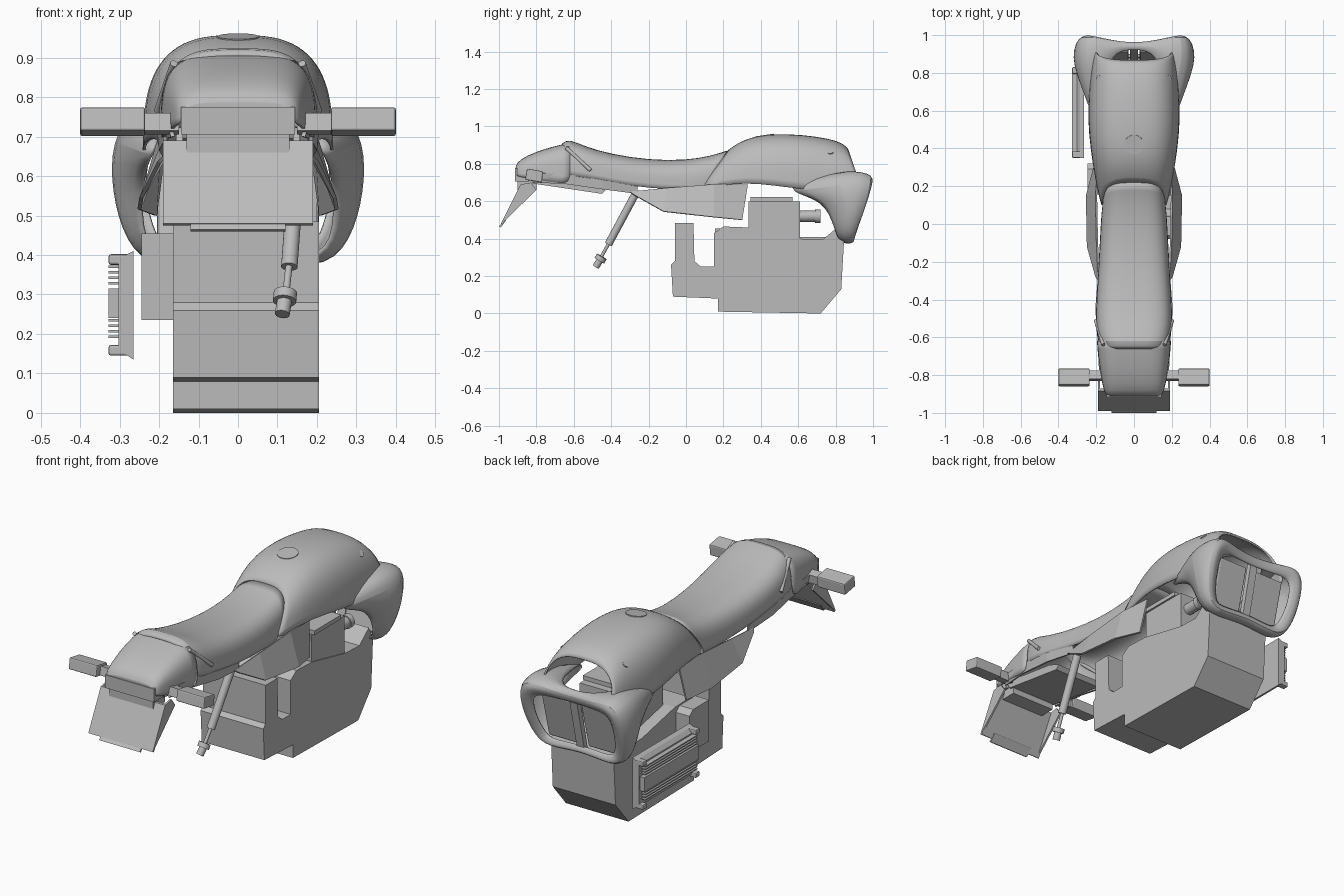
import bpy, bmesh, math
from mathutils import Vector, Matrix

cube = bpy.data.objects.get("Cube")
if cube:
    bpy.data.objects.remove(cube, do_unlink=True)

grey = bpy.data.materials.new("plain grey")
grey.use_nodes = True
COLOUR = (0.5, 0.5, 0.5, 1)
grey.diffuse_color = COLOUR
for node in grey.node_tree.nodes:
    if node.type == 'BSDF_PRINCIPLED':
        node.inputs["Base Color"].default_value = COLOUR


def finish(name, bm, mirror=False, thick=0, subdiv=0, smooth=False, bevel=0):
    """Turn a bmesh into a named object with the usual modifiers."""
    bmesh.ops.recalc_face_normals(bm, faces=bm.faces[:])
    mesh = bpy.data.meshes.new(name)
    bm.to_mesh(mesh)
    bm.free()
    mesh.materials.append(grey)
    obj = bpy.data.objects.new(name, mesh)
    bpy.context.scene.collection.objects.link(obj)
    if mirror:
        mod = obj.modifiers.new("mirror", 'MIRROR')
        mod.merge_threshold = 0.002
    if subdiv:
        mod = obj.modifiers.new("subdivision", 'SUBSURF')
        mod.levels = mod.render_levels = subdiv
    if thick:
        mod = obj.modifiers.new("thickness", 'SOLIDIFY')
        mod.thickness = thick
        mod.offset = 0
    if bevel:
        mod = obj.modifiers.new("bevel", 'BEVEL')
        mod.width = bevel
        mod.segments = 2
    if smooth:
        bpy.ops.object.select_all(action='DESELECT')
        obj.select_set(True)
        bpy.context.view_layer.objects.active = obj
        bpy.ops.object.shade_smooth_by_angle(angle=math.radians(40))
    return obj


def sheet(name, rows, **options):
    """Surface through a grid of points."""
    bm = bmesh.new()
    grid = [[bm.verts.new(p) for p in row] for row in rows]
    for upper, lower in zip(grid, grid[1:]):
        for i in range(len(upper) - 1):
            bm.faces.new((upper[i], upper[i + 1], lower[i + 1], lower[i]))
    return finish(name, bm, **options)


def arch_shell(name, stations, power, segments=20, **options):
    """Loft of rounded arches; each station is y, lean, half width, bottom, top."""
    rows = []
    for y, lean, width, bottom, top in stations:
        row = []
        for i in range(segments + 1):
            angle = math.pi * i / segments
            c, s = math.cos(angle), max(math.sin(angle), 0)
            rise = s ** power
            x = width * math.copysign(abs(c) ** power, c)
            row.append((x, y + lean * (1 - rise), bottom + (top - bottom) * rise))
        rows.append(row)
    return sheet(name, rows, **options)


def extrude(name, profile, start, end, axis='x', **options):
    """Prism of a (y, z) profile along x, or of an (x, z) profile along y."""
    bm = bmesh.new()
    place = (lambda p, d: (d, p[0], p[1])) if axis == 'x' else (lambda p, d: (p[0], d, p[1]))
    first = [bm.verts.new(place(p, start)) for p in profile]
    last = [bm.verts.new(place(p, end)) for p in profile]
    bm.faces.new(first)
    bm.faces.new(last)
    for i in range(len(profile)):
        j = (i + 1) % len(profile)
        bm.faces.new((first[i], first[j], last[j], last[i]))
    return finish(name, bm, **options)


def box(name, low, high, **options):
    profile = [(low[1], low[2]), (high[1], low[2]), (high[1], high[2]), (low[1], high[2])]
    return extrude(name, profile, low[0], high[0], **options)


def rod(name, start, end, radius, sides=16, **options):
    start, end = Vector(start), Vector(end)
    turn = (end - start).to_track_quat('Z', 'Y').to_matrix().to_4x4()
    bm = bmesh.new()
    bmesh.ops.create_cone(bm, cap_ends=True, segments=sides, radius1=radius, radius2=radius,
                          depth=(end - start).length,
                          matrix=Matrix.Translation((start + end) / 2) @ turn)
    return finish(name, bm, smooth=True, **options)


# Fuel tank: open shell, wide in the middle, with an arched opening at the far end
arch_shell("fuel_tank", [
    (.22, -.14, .165, .66, .865), (.28, -.1, .19, .685, .91), (.36, -.04, .215, .70, .943),
    (.47, 0, .235, .685, .957), (.62, 0, .24, .665, .953), (.76, .01, .23, .65, .933),
    (.84, .05, .218, .66, .907), (.865, .07, .205, .68, .875)],
    power=.7, thick=.008, subdiv=1, smooth=True)
rod("filler_cap", (0, .423, .93), (0, .4195, .954), .052, sides=32)
for side in (-1, 1):
    rod("tank_bolt", (side * .165, .77, .845), (side * .185, .77, .867), .018)

# Seat and closed tail
arch_shell("seat", [
    (-.66, 0, .165, .74, .905), (-.63, 0, .185, .735, .932), (-.54, 0, .2, .73, .888),
    (-.4, 0, .195, .70, .848), (-.2, 0, .182, .67, .817), (0, 0, .172, .66, .815),
    (.14, -.06, .166, .66, .84), (.22, -.12, .16, .66, .867)],
    power=.6, thick=.008, subdiv=1, smooth=True)
arch_shell("tail_cowl", [
    (-.905, 0, .1, .752, .758), (-.91, 0, .14, .74, .785), (-.89, 0, .155, .73, .82),
    (-.8, 0, .172, .715, .862), (-.7, 0, .187, .70, .892), (-.62, 0, .192, .69, .91)],
    power=.5, thick=.008, subdiv=1, smooth=True)
sheet("seat_rail", [
    [(.18, -.8, .75), (.185, -.66, .75), (.2, -.45, .715), (.185, -.26, .68)],
    [(.165, -.82, .7), (.18, -.66, .695), (.195, -.45, .665), (.18, -.26, .64)]],
    mirror=True, thick=.01)
extrude("tail_tray", [(-.84, .74), (-.82, .695), (-.45, .64), (-.43, .66), (-.5, .69)], -.14, .14)
box("tail_light", (-.145, -.915, .705), (.145, -.84, .775))
rod("grab_handle", (.162, -.64, .885), (.203, -.51, .765), .01, mirror=True)

# Side covers flare outwards towards the bottom
sheet("side_cover", [
    [(.185, -.3, .65), (.195, -.1, .67), (.2, .15, .69), (.185, .33, .69)],
    [(.2, -.28, .635), (.245, -.12, .545), (.25, .15, .515), (.21, .3, .5)]],
    mirror=True, thick=.01)

# Turn signals, tipped slightly
extrude("signal_stalk", [(-.83, .715), (-.82, .76), (-.775, .75), (-.78, .705)],
        .15, .25, mirror=True)
extrude("signal_lamp", [(-.86, .715), (-.85, .775), (-.765, .76), (-.77, .70)],
        .235, .4, mirror=True, bevel=.006)

# Number plate holder with side flanges
extrude("plate_panel", [(-.885, .69), (-.99, .48), (-.98, .475), (-.87, .69)], -.19, .19)
extrude("plate_flange", [(-.885, .69), (-.99, .48), (-.97, .495), (-.8, .66), (-.83, .70)],
        .18, .19, mirror=True)
extrude("plate_lip", [(-.97, .5), (-1, .465), (-.99, .46), (-.96, .5)], -.12, .12)
box("plate_mount", (-.13, -.9, .66), (.13, -.8, .72))

# Engine block with rear pillar
extrude("engine_block", [
    (.17, .01), (.72, 0), (.83, .13), (.845, .39), (.81, .46), (.73, .395), (.61, .4),
    (.33, .46), (.2, .465), (.15, .43), (.15, .25), (.08, .25), (.045, .28), (.04, .485),
    (-.06, .485), (-.06, .28), (-.08, .26), (-.07, .09), (.17, .08)], -.165, .205)
extrude("engine_side_box", [(.155, .235), (.32, .235), (.32, .43), (.29, .455), (.155, .455)],
        -.245, -.165)

# Intake box, lid and nozzle
box("intake_box", (-.1, .335, .4), (.2, .61, .6))
box("intake_lid", (-.11, .345, .6), (.21, .57, .622))
rod("intake_nozzle", (.15, .6, .52), (.15, .72, .52), .03)
rod("intake_collar", (.15, .69, .52), (.15, .72, .52), .036)

# Ribbed cylinder cover standing off the right side
extrude("cylinder_cover", [(-.265, .135), (-.265, .41), (-.285, .4), (-.303, .38),
                           (-.303, .16)], .35, .83, axis='y')
box("cover_strip", (-.328, .36, .24), (-.3, .82, .315))
for base in (.19, .325):
    for i in range(4):
        z = base + i * .014
        box("cover_rib", (-.328, .37, z), (-.295, .81, z + .006))
for y in (.35, .795):
    for z in (.145, .375):
        box("cover_lug", (-.328, y, z), (-.275, y + .035, z + .027), bevel=.006)

# Headlight cowl: rows run from top centre round the side to bottom centre
sheet("headlight_cowl", [
    [(0, .925, .725), (0, .935, .735), (0, .96, .715), (0, .945, .68)],
    [(.13, .92, .735), (.13, .945, .75), (.13, .98, .725), (.12, .955, .68)],
    [(.2, .6, .71), (.27, .82, .785), (.265, 1.04, .755), (.2, .965, .68)],
    [(.22, .54, .65), (.335, .85, .70), (.305, 1.015, .67), (.235, .96, .645)],
    [(.24, .74, .61), (.335, .86, .57), (.3, .965, .54), (.235, .925, .53)],
    [(.25, .795, .46), (.295, .85, .44), (.265, .915, .41), (.205, .885, .435)],
    [(.2, .825, .375), (.215, .855, .355), (.19, .905, .37), (.17, .88, .41)],
    [(0, .84, .41), (0, .86, .395), (0, .905, .405), (0, .885, .43)]],
    mirror=True, thick=.008, subdiv=2, smooth=True)
extrude("headlight_divider", [(.86, .41), (.89, .42), (.955, .7), (.925, .7)], -.022, .022)
extrude("headlight_lens", [(.845, .42), (.865, .42), (.93, .67), (.91, .67)],
        .03, .205, mirror=True, bevel=.008)

# Strut hanging from the left seat rail
rod("strut_body", (.15, -.27, .64), (.13, -.415, .37), .021)
rod("strut_rod", (.13, -.41, .38), (.12, -.46, .29), .009)
rod("strut_collar", (.12, -.45, .305), (.118, -.463, .283), .03)
rod("strut_foot", (.118, -.46, .285), (.112, -.482, .25), .019)
